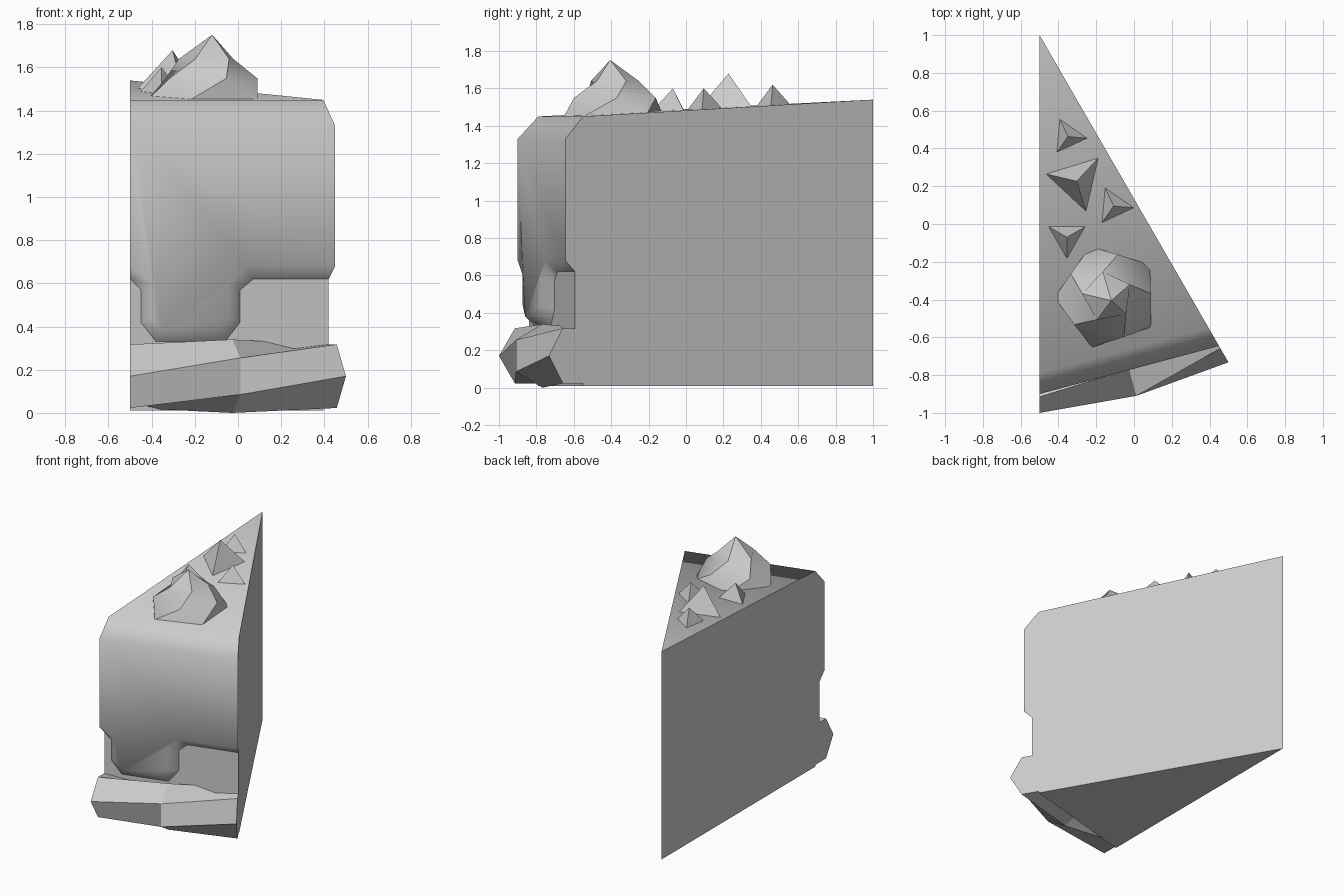
import bpy, bmesh
from math import sin, cos, radians, pi
from mathutils import Vector

if "Cube" in bpy.data.objects:
    bpy.data.objects.remove(bpy.data.objects["Cube"], do_unlink=True)

WEDGE = radians(30)
TOP_BACK, TOP_FRONT, RIM = 1.54, 1.45, 1.79

grey = bpy.data.materials.new("plain_grey")
grey.use_nodes = True
grey.diffuse_color = (0.6, 0.6, 0.6, 1)
grey.node_tree.nodes["Principled BSDF"].inputs["Base Color"].default_value = (0.6, 0.6, 0.6, 1)


def polar(r, a, z):
    """Point measured from the tip of the slice."""
    return Vector((-0.5 + r * sin(a), 1 - r * cos(a), z))


def chord(r, x, z):
    """Point on the flat front at radius r, given its x."""
    u = (x + 0.5) / (r * sin(WEDGE))
    return polar(r, 0, z).lerp(polar(r, WEDGE, z), u)


def finish(name, bm, angle=None):
    bmesh.ops.remove_doubles(bm, verts=bm.verts, dist=0.0005)
    bmesh.ops.recalc_face_normals(bm, faces=bm.faces)
    me = bpy.data.meshes.new(name)
    bm.to_mesh(me)
    bm.free()
    me.materials.append(grey)
    ob = bpy.data.objects.new(name, me)
    bpy.context.collection.objects.link(ob)
    if angle:
        bpy.ops.object.select_all(action='DESELECT')
        ob.select_set(True)
        bpy.context.view_layer.objects.active = ob
        bpy.ops.object.shade_smooth_by_angle(angle=radians(angle))
    return ob


def face(bm, points):
    bm.faces.new([bm.verts.new(p) for p in points])


def loft(name, rings, angle=None):
    """Skin closed rings of points and cap both ends."""
    bm = bmesh.new()
    for a, b in zip(rings, rings[1:]):
        for i in range(len(a)):
            j = (i + 1) % len(a)
            face(bm, (a[i], a[j], b[j], b[i]))
    face(bm, rings[0])
    face(bm, rings[-1])
    return finish(name, bm, angle)


# Cake wedge below the icing
profile = [(0, .01), (1.79, .01), (1.79, .17), (1.84, .3), (1.84, .62), (0, .62)]
bm = bmesh.new()
left = [polar(r, 0, z) for r, z in profile]
right = [polar(r, WEDGE, z) for r, z in profile]
for i in range(len(profile) - 1):
    quad = [left[i], left[i + 1], right[i + 1], right[i]]
    face(bm, [p for k, p in enumerate(quad) if p not in quad[:k]])
face(bm, left)
face(bm, right)
finish("cake_wedge", bm)

# Icing with a bevelled lower edge and one drip
outer_edge = [(-.5, .62), (-.45, .57), (-.45, .42), (-.38, .33), (-.06, .33),
              (.01, .42), (.01, .57), (.07, .62), (.42, .62)]
inner_edge = [(-.5, .68), (-.40, .60), (-.40, .44), (-.35, .38), (-.09, .38),
              (-.04, .44), (-.04, .60), (.04, .68), (.45, .68)]
outer = [chord(1.84, x, z) for x, z in outer_edge]
inner = [chord(1.9, x, z) for x, z in inner_edge]
bm = bmesh.new()
shoulder = [polar(1.9, a, 1.33) for a in (0, WEDGE)]
rim = [polar(RIM, a, TOP_FRONT) for a in (0, WEDGE)]
tip, tip_low = polar(0, 0, TOP_BACK), polar(0, 0, .62)
face(bm, inner + shoulder[::-1])
for i in range(len(outer) - 1):
    face(bm, (outer[i], outer[i + 1], inner[i + 1], inner[i]))
face(bm, shoulder + rim[::-1])
face(bm, rim + [tip])
for side, end in ((0, 0), (1, -1)):
    face(bm, (tip_low, tip, rim[side], shoulder[side], inner[end], outer[end]))
finish("icing", bm, 60)

# Twisted strand around the foot
rings = []
for step in range(3):
    a = WEDGE * step / 2
    turn = [step * pi / 6 + k * pi / 3 for k in range(6)]
    rings.append([polar(1.83 + .17 * cos(t), a, .17 + .17 * sin(t)) for t in turn])
loft("base_strand", rings)

# Swirled cream dollop: rings of radius, twist and height
swirl = []
for r, turn, z in ((.28, 253, 1.45), (.23, 292, 1.55), (.135, 317, 1.64), (.002, 325, 1.75)):
    cx, cy = (-.12, -.405) if r < .1 else (-.14, -.385)
    ring = []
    for k in range(5):
        t = radians(turn + 72 * k)
        ring.append(Vector((cx + r * cos(t), cy + r * sin(t), z)))
    swirl.append(ring)
loft("cream_dollop", swirl, 35)

# Small pointed crumbs: x, y, radius, turn, peak height
crumbs = [(-.35, .463, .105, 115, 1.62), (-.303, .227, .17, 47, 1.68),
          (-.108, .095, .11, -5, 1.60), (-.355, -.07, .115, 270, 1.60)]
for n, (x, y, r, turn, peak) in enumerate(crumbs):
    base = []
    for k in range(3):
        t = radians(turn + 120 * k)
        px, py = x + r * cos(t), y + r * sin(t)
        dist = (px + .5) * sin(WEDGE / 2) + (1 - py) * cos(WEDGE / 2)
        base.append(Vector((px, py, TOP_BACK - (TOP_BACK - TOP_FRONT) * dist / (RIM * cos(WEDGE / 2)) - .004)))
    bm = bmesh.new()
    face(bm, base)
    for k in range(3):
        face(bm, (base[k], base[(k + 1) % 3], Vector((x, y, peak))))
    finish(f"crumb_{n + 1}", bm)
